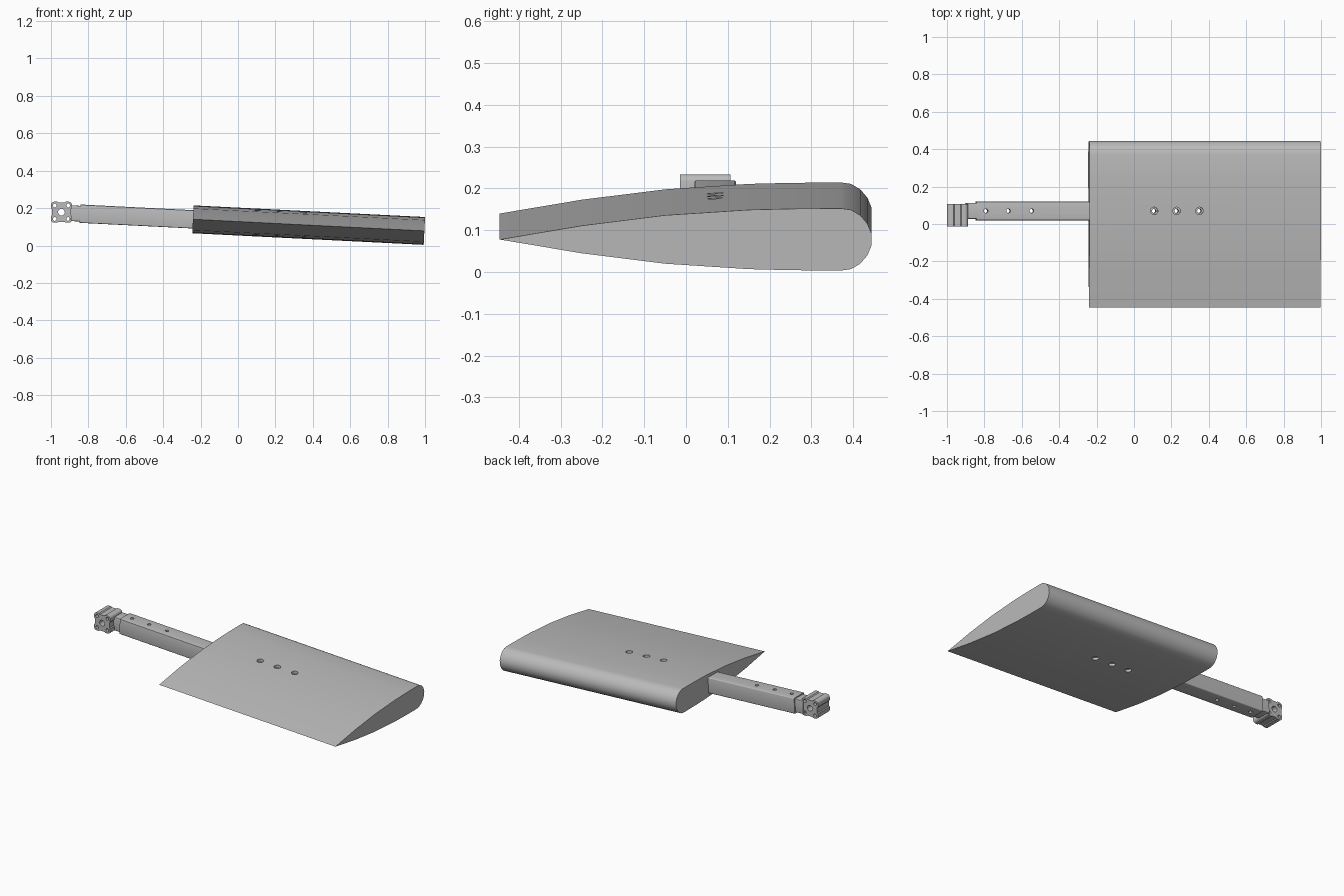
import bpy
import bmesh
from math import pi, cos, sin, radians
from mathutils import Matrix, Vector

cube = bpy.data.objects.get("Cube")
if cube:
    bpy.data.objects.remove(cube, do_unlink=True)

metal = bpy.data.materials.new("light_grey")
metal.use_nodes = True
grey = (0.5, 0.5, 0.5, 1)
metal.diffuse_color = grey
metal.node_tree.nodes["Principled BSDF"].inputs["Base Color"].default_value = grey

# Wing axis: starts at the wing root and slopes gently down towards +x
TILT = Matrix.Translation((-0.241, 0, 0.14)) @ Matrix.Rotation(radians(2.87), 4, "Y")
SPAR_Y = 0.07


def finish(name, bm):
    bmesh.ops.recalc_face_normals(bm, faces=bm.faces)
    mesh = bpy.data.meshes.new(name)
    bm.to_mesh(mesh)
    bm.free()
    mesh.materials.append(metal)
    obj = bpy.data.objects.new(name, mesh)
    bpy.context.collection.objects.link(obj)
    return obj


def prism(name, points, direction, matrix=Matrix()):
    """Extrude a closed outline along a direction."""
    bm = bmesh.new()
    face = bm.faces.new([bm.verts.new(p) for p in points])
    new = bmesh.ops.extrude_face_region(bm, geom=[face])["geom"]
    verts = [v for v in new if isinstance(v, bmesh.types.BMVert)]
    bmesh.ops.translate(bm, verts=verts, vec=direction)
    bm.transform(matrix)
    return finish(name, bm)


def box(name, low, high, matrix, bevel=0):
    low, high = Vector(low), Vector(high)
    bm = bmesh.new()
    bmesh.ops.create_cube(bm, size=1)
    for v in bm.verts:
        v.co = (low + high) / 2 + v.co * (high - low)
    if bevel:
        long_edges = [e for e in bm.edges
                      if abs(e.verts[0].co.x - e.verts[1].co.x) > 0.01]
        bmesh.ops.bevel(bm, geom=long_edges, offset=bevel, segments=3,
                        profile=0.5, affect="EDGES")
    bm.transform(matrix)
    return finish(name, bm)


def rod(radius, length, matrix):
    bm = bmesh.new()
    bmesh.ops.create_cone(bm, cap_ends=True, segments=24, radius1=radius,
                          radius2=radius, depth=length)
    bm.transform(matrix)
    return finish("hole_cutter", bm)


def cut(obj, cutters):
    bpy.context.view_layer.objects.active = obj
    for cutter in cutters:
        mod = obj.modifiers.new("cut", "BOOLEAN")
        mod.operation = "DIFFERENCE"
        mod.solver = "EXACT"
        mod.object = cutter
        bpy.ops.object.modifier_apply(modifier=mod.name)
        bpy.data.objects.remove(cutter, do_unlink=True)


def smooth(obj, angle=30):
    bpy.ops.object.select_all(action="DESELECT")
    obj.select_set(True)
    bpy.context.view_layer.objects.active = obj
    bpy.ops.object.shade_smooth_by_angle(angle=radians(angle))


def upright_holes(radius, places):
    return [rod(radius, 0.4, TILT @ Matrix.Translation((x, SPAR_Y, 0))) for x in places]


# Wing: symmetric section with a sharp trailing edge and a round nose
half = [(-0.25, 0.033), (-0.05, 0.058), (0.15, 0.071), (0.25, 0.0735),
        (0.37, 0.0745), (0.395, 0.071), (0.417, 0.058), (0.434, 0.038), (0.444, 0.014)]
section = ([(0, -0.446, 0)] + [(0, y, z) for y, z in half]
           + [(0, y, -z) for y, z in reversed(half)])
wing = prism("wing", section, (1.239, 0, 0), TILT)
wing_holes = (0.346, 0.466, 0.588)
pocket = box("pocket_cutter", (-0.1, 0.0195, -0.0495), (0.68, 0.1205, 0.0495), TILT)
cut(wing, [pocket] + upright_holes(0.02, wing_holes))
smooth(wing)

# Spar: square bar with bolt holes, running into the wing pocket
spar = box("spar", (-0.605, 0.02, -0.049), (0.67, 0.12, 0.049), TILT, bevel=0.005)
cut(spar, upright_holes(0.011, (-0.554, -0.434, -0.309) + wing_holes))
smooth(spar)

# Neck: slimmer plug joining the spar to the end block
neck = box("neck", (-0.66, 0.028, -0.042), (-0.6, 0.112, 0.042), TILT, bevel=0.005)
smooth(neck)

# End block: rounded square with a shallow groove on each side
HALF, ROUND, DENT = 0.056, 0.017, 0.005
outline = []
for side in range(4):
    turn = Matrix.Rotation(side * pi / 2, 2)
    edge = [(HALF - ROUND + ROUND * cos(a * pi / 10),
             HALF - ROUND + ROUND * sin(a * pi / 10)) for a in range(6)]
    edge += [(0.022, HALF), (0.016, HALF - DENT), (-0.016, HALF - DENT), (-0.022, HALF)]
    outline += [turn @ Vector(p) for p in edge]
CX, CZ = -0.944, 0.178
block = prism("end_block", [(CX + p.x, -0.014, CZ + p.y) for p in outline], (0, 0.12, 0))
lie = Matrix.Rotation(pi / 2, 4, "X")
bores = [rod(0.018, 0.4, Matrix.Translation((CX, 0.045, CZ)) @ lie)]
for sx in (-1, 1):
    for sz in (-1, 1):
        spot = Matrix.Translation((CX + sx * 0.036, 0.045, CZ + sz * 0.036))
        bores.append(rod(0.01, 0.4, spot @ lie))
cut(block, bores)
smooth(block)
